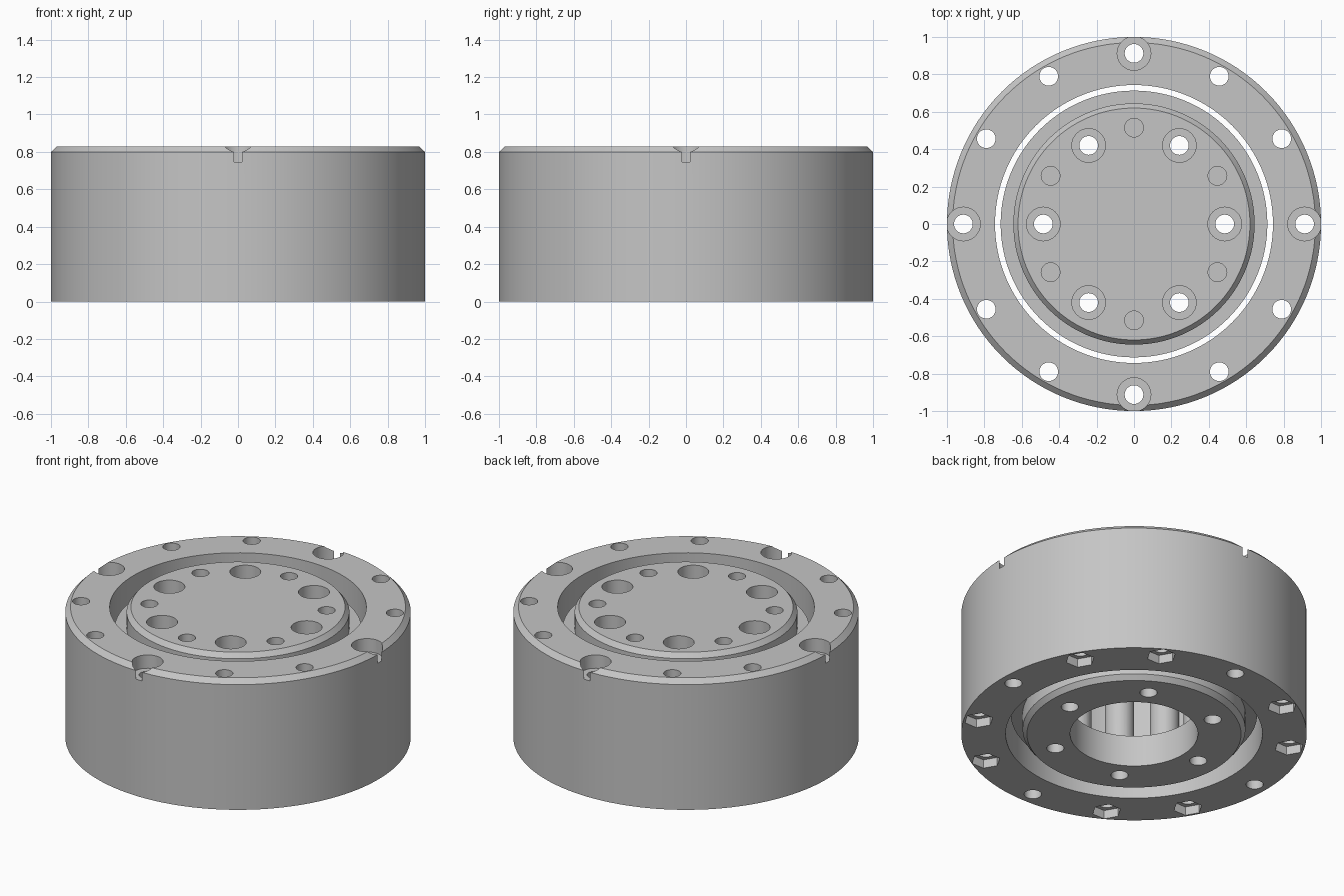
import bpy, bmesh
from math import cos, sin, pi, radians

cube = bpy.data.objects.get("Cube")
if cube:
    bpy.data.objects.remove(cube, do_unlink=True)

HEIGHT = 0.83
BEVEL = 0.03

grey = bpy.data.materials.new("light_grey")
grey.use_nodes = True
color = (0.56, 0.56, 0.56, 1)
grey.diffuse_color = color
grey.node_tree.nodes["Principled BSDF"].inputs["Base Color"].default_value = color


def make_object(name, bm):
    bmesh.ops.recalc_face_normals(bm, faces=bm.faces)
    mesh = bpy.data.meshes.new(name)
    bm.to_mesh(mesh)
    bm.free()
    mesh.materials.append(grey)
    obj = bpy.data.objects.new(name, mesh)
    bpy.context.collection.objects.link(obj)
    return obj


def lathe(bm, profile, center=(0, 0), sides=128, closed=False):
    """Revolve (radius, z) points; open profiles get flat caps at both ends."""
    cx, cy = center
    rings = []
    for r, z in profile:
        rings.append([bm.verts.new((cx + r * cos(2 * pi * i / sides),
                                    cy + r * sin(2 * pi * i / sides), z))
                      for i in range(sides)])
    pairs = list(zip(rings, rings[1:]))
    if closed:
        pairs.append((rings[-1], rings[0]))
    else:
        bm.faces.new(rings[0])
        bm.faces.new(rings[-1])
    for a, b in pairs:
        for i in range(sides):
            j = (i + 1) % sides
            bm.faces.new((a[i], a[j], b[j], b[i]))


def polar(radius, degrees):
    return radius * cos(radians(degrees)), radius * sin(radians(degrees))


def combine(target, bm, operation):
    """Apply a boolean with a temporary helper object."""
    helper = make_object("helper", bm)
    helper.hide_render = True
    mod = target.modifiers.new("boolean", "BOOLEAN")
    mod.operation = operation
    mod.solver = "EXACT"
    mod.object = helper
    bpy.context.view_layer.objects.active = target
    bpy.ops.object.modifier_apply(modifier=mod.name)
    bpy.data.objects.remove(helper, do_unlink=True)


def finish(obj):
    bpy.ops.object.select_all(action="DESELECT")
    obj.select_set(True)
    bpy.context.view_layer.objects.active = obj
    bpy.ops.object.shade_smooth_by_angle(angle=radians(25))


def bolt_hole(bm, center, seat_z):
    """Through hole with a wide round seat for a screw head."""
    lathe(bm, [(0.05, -0.1), (0.05, seat_z), (0.09, seat_z), (0.09, 1)], center, 32)


# Outer ring with a bevelled top rim
bm = bmesh.new()
lathe(bm, [(0.743, 0), (1, 0), (1, HEIGHT - BEVEL),
           (1 - BEVEL, HEIGHT), (0.743, HEIGHT)], closed=True)
outer_ring = make_object("outer_ring", bm)

# Outer holes: four with screw seats, eight with hexagonal nut pockets below
holes = bmesh.new()
pockets = bmesh.new()
for angle in range(0, 360, 30):
    center = polar(0.912, angle)
    if angle % 90 == 0:
        bolt_hole(holes, center, 0.745)
    else:
        lathe(holes, [(0.05, -0.1), (0.05, 1)], center, 32)
        lathe(pockets, [(0.085, -0.1), (0.085, 0.055)], center, 6)
combine(outer_ring, holes, "DIFFERENCE")
combine(outer_ring, pockets, "DIFFERENCE")
finish(outer_ring)

# Inner hub: bevelled ends and a wider band around the middle
bm = bmesh.new()
SHELF = 0.13
lathe(bm, [(0.62, 0), (0.645, BEVEL), (0.645, SHELF), (0.713, SHELF),
           (0.713, HEIGHT - SHELF), (0.645, HEIGHT - SHELF),
           (0.645, HEIGHT - BEVEL), (0.62, HEIGHT)])
inner_hub = make_object("inner_hub", bm)

# Hollow chamber opening downward through a narrower mouth
bm = bmesh.new()
lathe(bm, [(0.37, -0.1), (0.37, 0.2), (0.56, 0.2), (0.56, 0.62)])
combine(inner_hub, bm, "DIFFERENCE")

# Round posts inside the chamber, around each hole
bm = bmesh.new()
for angle in range(0, 360, 60):
    lathe(bm, [(0.085, 0.15), (0.085, 0.67)], polar(0.485, angle), 32)
    lathe(bm, [(0.085, 0.15), (0.085, 0.67)], polar(0.515, angle + 30), 32)
combine(inner_hub, bm, "UNION")

# Hub holes: six seated through holes, six blind ones between them
bm = bmesh.new()
for angle in range(0, 360, 60):
    bolt_hole(bm, polar(0.485, angle), 0.70)
    lathe(bm, [(0.05, 0.6), (0.05, 1)], polar(0.515, angle + 30), 32)
combine(inner_hub, bm, "DIFFERENCE")
finish(inner_hub)
